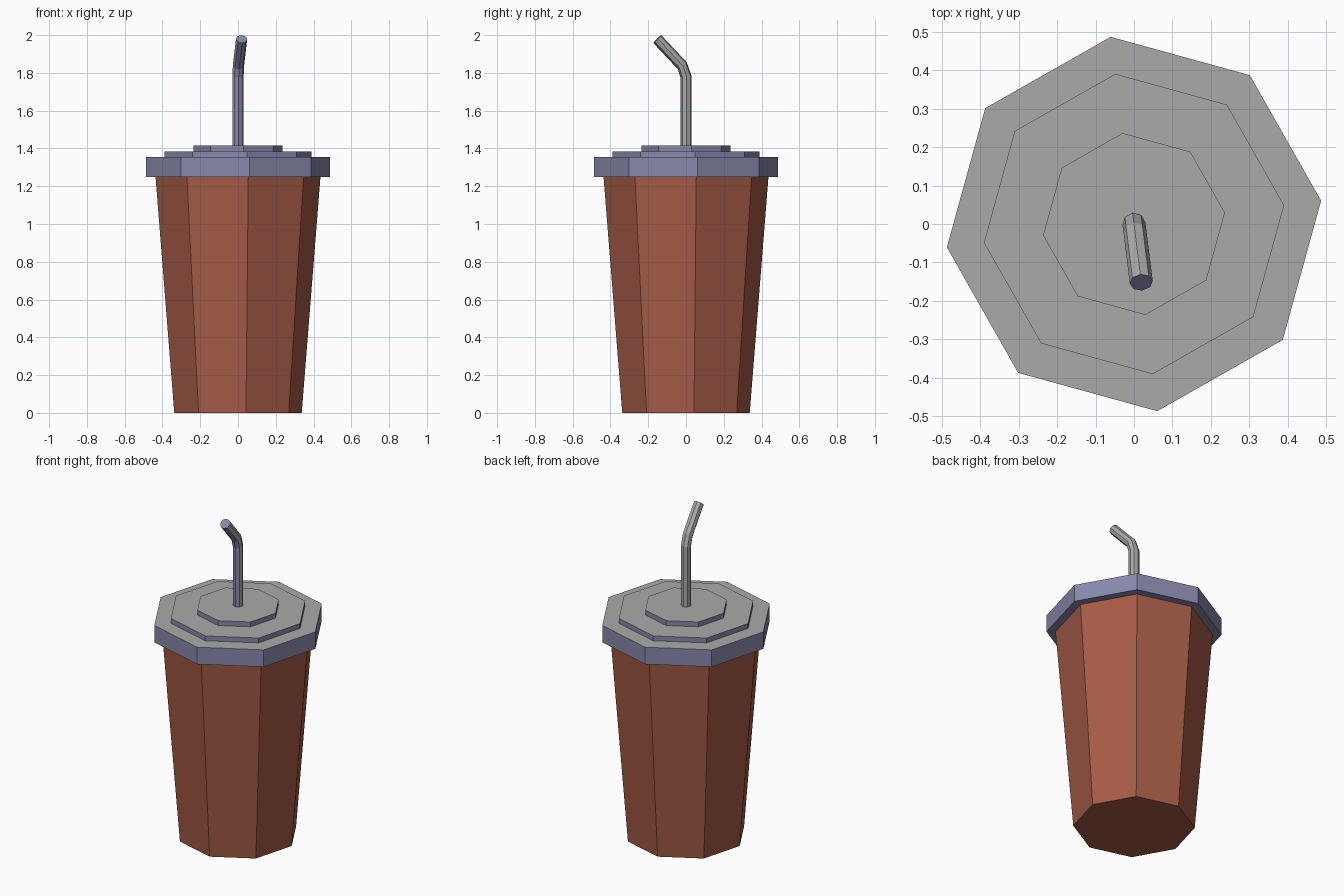
import bpy, bmesh, math
from mathutils import Matrix, Vector

if "Cube" in bpy.data.objects:
    bpy.data.objects.remove(bpy.data.objects["Cube"])

SIDES = 8
TURN = Matrix.Rotation(math.radians(7.1), 4, 'Z')   # whole model is turned a little


def srgb(r, g, b):
    f = lambda c: c / 12.92 if c <= 0.04045 else ((c + 0.055) / 1.055) ** 2.4
    return (f(r / 255), f(g / 255), f(b / 255), 1)


def material(name, rgb):
    m = bpy.data.materials.new(name)
    m.diffuse_color = srgb(*rgb)
    m.use_nodes = True
    m.node_tree.nodes["Principled BSDF"].inputs["Base Color"].default_value = m.diffuse_color
    return m


brown = material("brown_cup", (165, 91, 70))
purple = material("blue_grey", (136, 136, 172))
grey = material("light_grey", (170, 170, 168))


def loft(name, rings, mats, rule):
    """Skin octagons; ring = (y, z, radius, tilt degrees towards the front)."""
    bm = bmesh.new()
    loops = []
    for y, z, r, tilt in rings:
        mat = TURN @ Matrix.Translation((0, y, z)) @ Matrix.Rotation(math.radians(tilt), 4, 'X')
        loops.append([bm.verts.new(mat @ Vector((r * math.cos(a), r * math.sin(a), 0)))
                      for a in (2 * math.pi * i / SIDES for i in range(SIDES))])
    for a, b in zip(loops, loops[1:]):
        for i in range(SIDES):
            j = (i + 1) % SIDES
            face = bm.faces.new((a[i], a[j], b[j], b[i]))
            face.material_index = rule("side", i)
    bm.faces.new(loops[0][::-1]).material_index = rule("bottom", 0)
    bm.faces.new(loops[-1]).material_index = rule("top", 0)
    me = bpy.data.meshes.new(name)
    bm.to_mesh(me)
    bm.free()
    for m in mats:
        me.materials.append(m)
    ob = bpy.data.objects.new(name, me)
    bpy.context.collection.objects.link(ob)
    return ob


# Tapered cup
loft("cup", [(0, 0, 0.34, 0), (0, 1.25, 0.44, 0)], [brown], lambda k, i: 0)

# Stepped lid: blue-grey walls, light grey tops
for name, z0, z1, r in (("lid_rim", 1.25, 1.355, 0.49),
                        ("lid_step", 1.355, 1.385, 0.393),
                        ("lid_centre", 1.385, 1.415, 0.238)):
    loft(name, [(0, z0, r, 0), (0, z1, r, 0)], [purple, grey],
         lambda k, i: 1 if k == "top" else 0)


# Bent straw: the front strips and the open end are blue-grey
def straw_rule(kind, i):
    return 0 if kind != "side" or i in (5, 6) else 1


loft("straw", [(0, 1.41, 0.03, 0), (0, 1.78, 0.03, 11),
               (-0.02, 1.838, 0.03, 38), (-0.153, 1.979, 0.03, 45)],
     [purple, grey], straw_rule)
